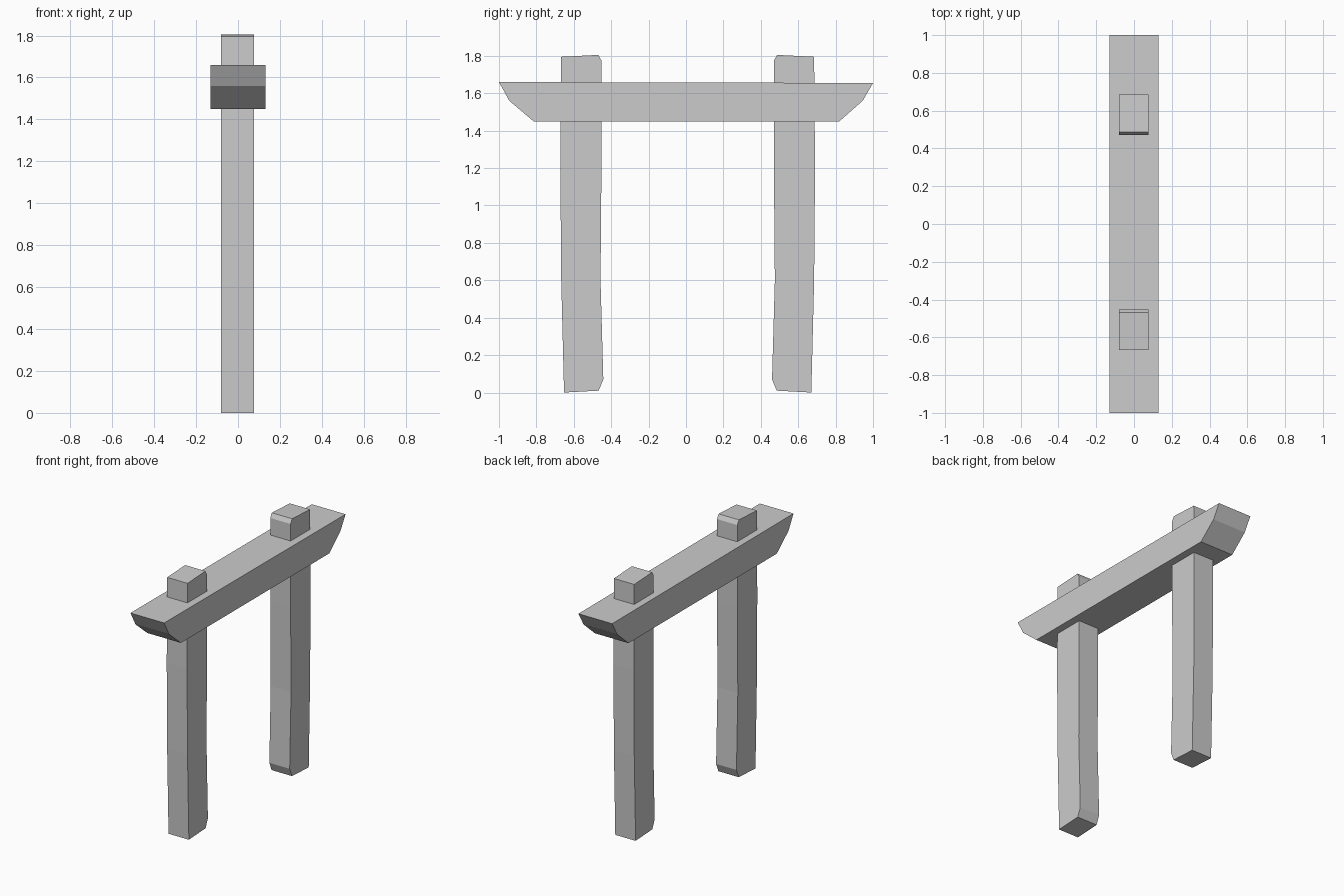
import bpy
import bmesh

cube = bpy.data.objects.get("Cube")
if cube:
    bpy.data.objects.remove(cube, do_unlink=True)

# One plain stone colour
stone = bpy.data.materials.new("stone grey")
stone.use_nodes = True
GREY = (0.6, 0.6, 0.6, 1)
stone.diffuse_color = GREY
stone.node_tree.nodes["Principled BSDF"].inputs["Base Color"].default_value = GREY


def extrude_profile(name, profile, x0, x1):
    """Sweep a closed (y, z) outline along x into a solid block."""
    bm = bmesh.new()
    face = bm.faces.new([bm.verts.new((x0, y, z)) for y, z in profile])
    swept = bmesh.ops.extrude_face_region(bm, geom=[face])["geom"]
    verts = [g for g in swept if isinstance(g, bmesh.types.BMVert)]
    bmesh.ops.translate(bm, verts=verts, vec=(x1 - x0, 0, 0))
    bmesh.ops.recalc_face_normals(bm, faces=bm.faces)
    mesh = bpy.data.meshes.new(name)
    bm.to_mesh(mesh)
    bm.free()
    mesh.materials.append(stone)
    obj = bpy.data.objects.new(name, mesh)
    bpy.context.collection.objects.link(obj)
    return obj


# Crossbeam with tapering, upswept ends
extrude_profile("crossbeam", [
    (-1, 1.66), (-0.945, 1.56), (-0.815, 1.45),
    (0.82, 1.45), (0.945, 1.56), (1, 1.655)], -0.13, 0.13)

# Two slightly uneven posts, worn on their inner corners, mirrored in y
post = [(0.67, 0), (0.485, 0.01), (0.46, 0.07), (0.475, 0.6), (0.47, 1.2),
        (0.47, 1.775), (0.487, 1.805), (0.685, 1.795), (0.69, 1.2), (0.685, 0.6)]
for name, side, shift in (("back_post", 1, 0), ("front_post", -1, 0.018)):
    extrude_profile(name, [(side * y + shift, z) for y, z in post], -0.08, 0.077)
